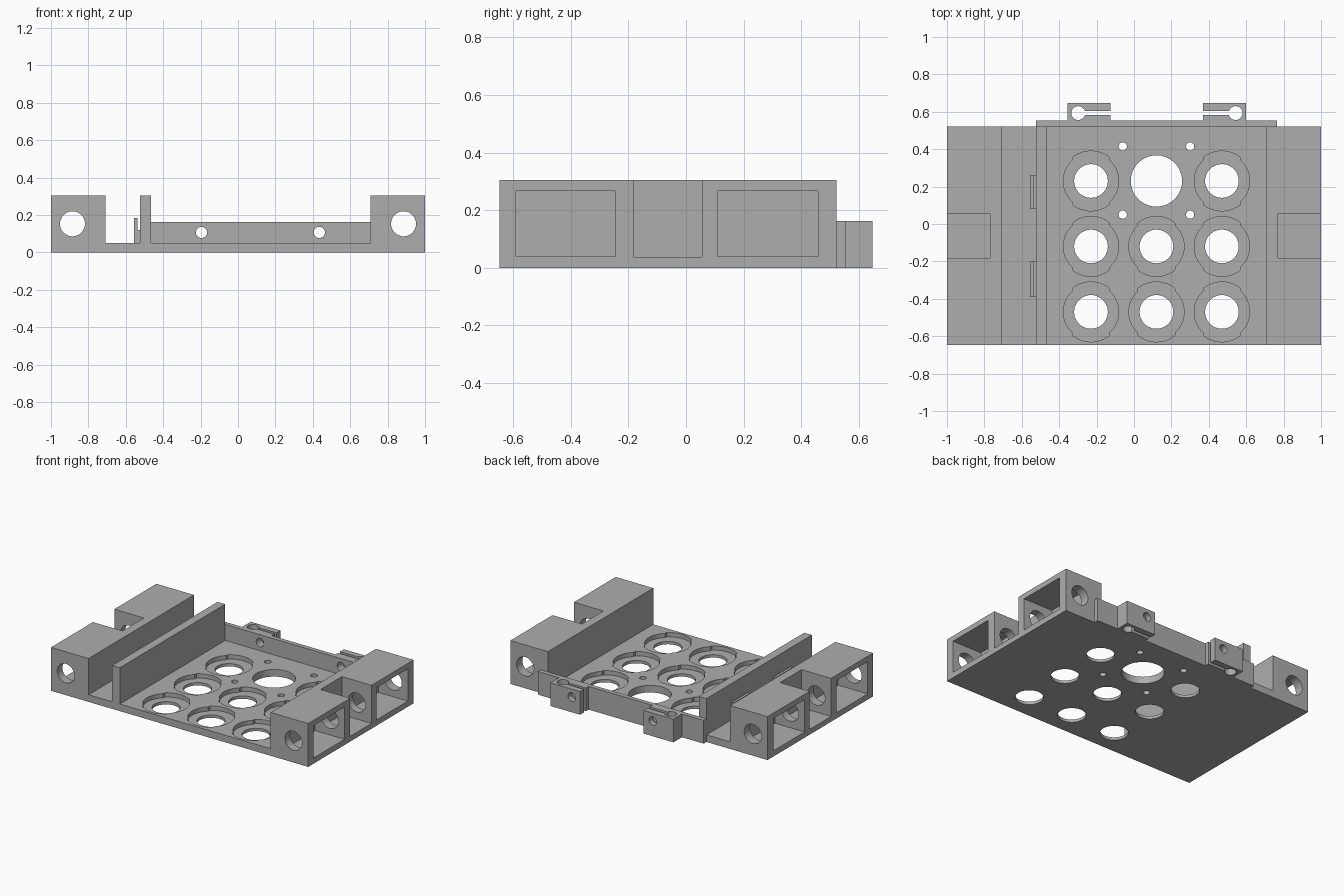
import bpy, bmesh
from math import sin, cos, tau

if "Cube" in bpy.data.objects:
    bpy.data.objects.remove(bpy.data.objects["Cube"])

grey = bpy.data.materials.new("plain grey")
grey.use_nodes = True
colour = (0.42, 0.42, 0.42, 1)
grey.diffuse_color = colour
grey.node_tree.nodes["Principled BSDF"].inputs["Base Color"].default_value = colour


def prism(name, outline, low, high, axis="z"):
    """Extrude an outline along z, or along y with the outline in x and z."""
    bm = bmesh.new()
    place = (lambda a, b: (a, b, low)) if axis == "z" else (lambda a, b: (a, low, b))
    face = bm.faces.new([bm.verts.new(place(a, b)) for a, b in outline])
    new = bmesh.ops.extrude_face_region(bm, geom=[face])["geom"]
    shift = (0, 0, high - low) if axis == "z" else (0, high - low, 0)
    bmesh.ops.translate(bm, verts=[v for v in new if isinstance(v, bmesh.types.BMVert)], vec=shift)
    bmesh.ops.recalc_face_normals(bm, faces=bm.faces)
    mesh = bpy.data.meshes.new(name)
    bm.to_mesh(mesh)
    bm.free()
    mesh.materials.append(grey)
    obj = bpy.data.objects.new(name, mesh)
    bpy.context.collection.objects.link(obj)
    return obj


def box(name, x, y, z):
    x, y = sorted(x), sorted(y)
    return prism(name, [(x[0], y[0]), (x[1], y[0]), (x[1], y[1]), (x[0], y[1])], *z)


def circle(cx, cy, r, sides=48):
    return [(cx + r * cos(tau * i / sides), cy + r * sin(tau * i / sides)) for i in range(sides)]


def cut(obj, cutter):
    mod = obj.modifiers.new("cut", "BOOLEAN")
    mod.operation, mod.solver, mod.object = "DIFFERENCE", "EXACT", cutter
    bpy.context.view_layer.objects.active = obj
    bpy.ops.object.modifier_apply(modifier=mod.name)
    bpy.data.objects.remove(cutter)


def smooth(obj):
    bpy.ops.object.select_all(action="DESELECT")
    obj.select_set(True)
    bpy.context.view_layer.objects.active = obj
    bpy.ops.object.shade_smooth_by_angle()


FRONT, BACK, FLOOR, TOP, INNER = -0.648, 0.522, 0.05, 0.305, 0.708

# Floor plate with a grid of recessed seats
plate = box("floor_plate", (-INNER, INNER), (FRONT, BACK), (0, FLOOR))
for cx in (-0.23, 0.12, 0.47):
    for cy in (-0.47, -0.12, 0.23):
        if cx == 0.12 and cy == 0.23:
            cut(plate, prism("hole", circle(cx, cy, 0.137, 64), -0.1, 0.1))
            continue
        # Seat rim is wider towards front and back
        rim = []
        for i in range(72):
            a = tau * (i + 0.5) / 72
            r = 0.16 if abs(cos(a)) < 0.66 else 0.148
            rim.append((cx + r * cos(a), cy + r * sin(a)))
        cut(plate, prism("seat", rim, 0.02, 0.1))
        cut(plate, prism("hole", circle(cx, cy, 0.09), -0.1, 0.1))
for cx in (-0.06, 0.3):
    for cy in (0.05, 0.415):
        cut(plate, prism("screw_hole", circle(cx, cy, 0.022, 24), -0.1, 0.1))
smooth(plate)

# Side rails: centre notch, two open pockets and a lengthwise bore
for side, name in ((-1, "right_rail"), (1, "left_rail")):
    rail = box(name, (side * INNER, side), (FRONT, BACK), (0, TOP))
    outer = (side * 0.77, side * 1.1)
    cut(rail, box("notch", outer, (-0.183, 0.055), (0.037, 0.5)))
    for y in ((-0.59, -0.245), (0.11, 0.458)):
        cut(rail, box("pocket", outer, y, (0.04, 0.267)))
    cut(rail, prism("bore", circle(side * 0.885, 0.153, 0.067), -1, 1, "y"))
    smooth(rail)

# Tall divider with two small clips on its outer face
box("divider_wall", (-0.525, -0.465), (FRONT, BACK), (FLOOR, TOP))
for name, y in (("front_clip", (-0.39, -0.2)), ("back_clip", (0.08, 0.262))):
    profile = [(-0.557, FLOOR), (-0.525, FLOOR), (-0.525, 0.12),
               (-0.538, 0.12), (-0.538, 0.185), (-0.557, 0.185)]
    prism(name, profile, *y, "y")

# Back wall with two slotted clamp lugs
wall = box("back_wall", (-0.525, 0.765), (BACK, 0.553), (0, 0.163))
spots = (("right_lug", -1, -0.24, -0.195), ("left_lug", 1, 0.485, 0.435))
for name, side, mid, bolt in spots:
    lug = box(name, (mid - 0.115, mid + 0.115), (0.553, 0.648), (0, 0.163))
    pin = mid + side * 0.058
    cut(lug, prism("pin_hole", circle(pin, 0.593, 0.037, 32), -0.1, 0.3))
    cut(lug, box("slot", (pin, mid - side * 0.2), (0.582, 0.605), (-0.1, 0.3)))
    for part in (lug, wall):
        cut(part, prism("bolt_hole", circle(bolt, 0.107, 0.03, 32), 0.4, 0.8, "y"))
    smooth(lug)
smooth(wall)
